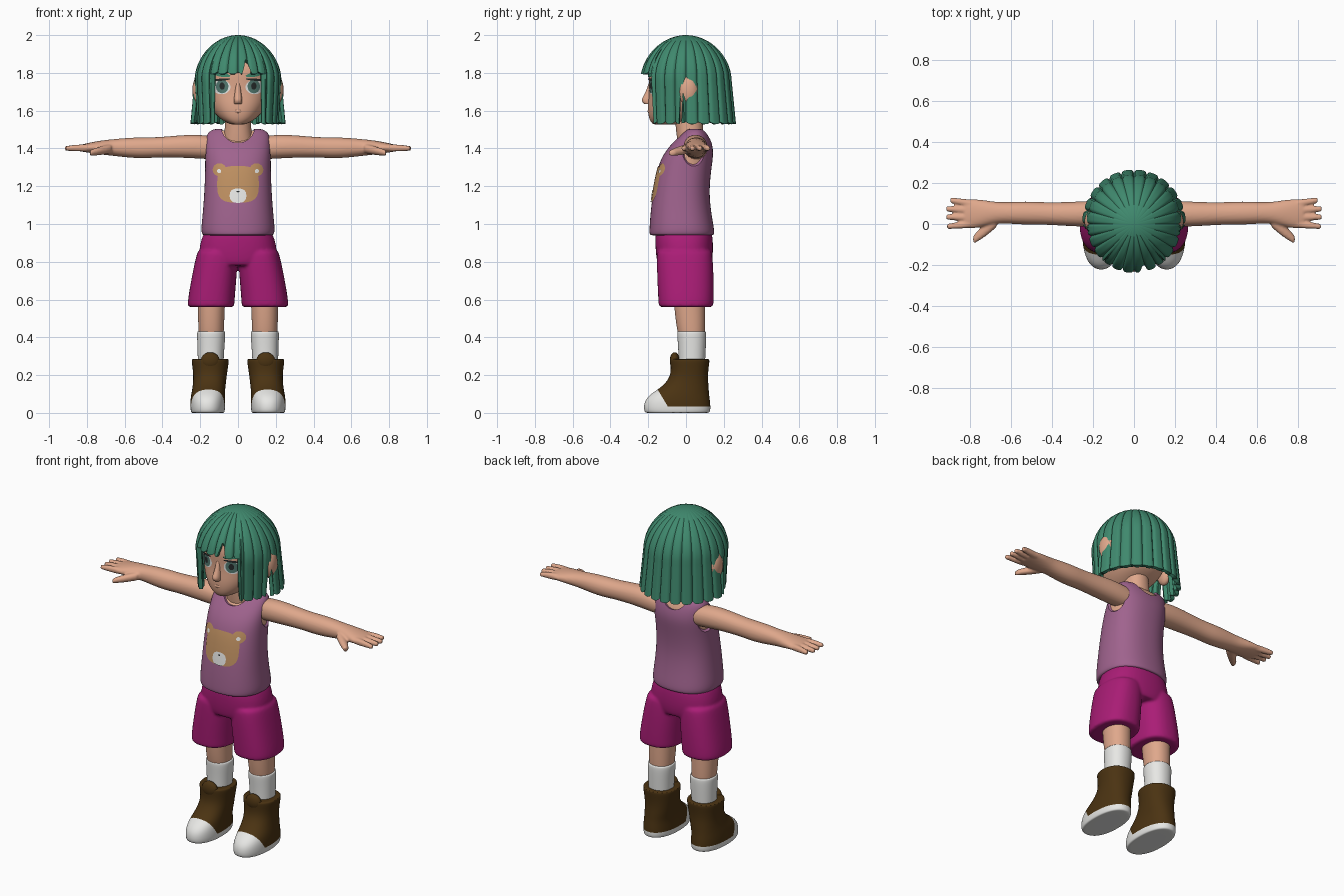
import bpy, bmesh
from math import sin, cos, pi, radians, degrees
from mathutils import Vector
from mathutils.bvhtree import BVHTree

old = bpy.data.objects.get("Cube")
if old:
    bpy.data.objects.remove(old, do_unlink=True)


def material(name, r, g, b):
    mat = bpy.data.materials.new(name)
    mat.use_nodes = True
    mat.diffuse_color = (r, g, b, 1)
    mat.node_tree.nodes["Principled BSDF"].inputs["Base Color"].default_value = (r, g, b, 1)
    return mat


skin = material("skin", .74, .39, .26)
hair_green = material("hair green", .05, .25, .155)
mauve = material("shirt mauve", .35, .125, .27)
magenta = material("shorts magenta", .4, .012, .18)
brown = material("boot brown", .07, .033, .006)
white = material("white", .8, .8, .78)
tan = material("bear tan", .52, .28, .12)
iris = material("iris grey green", .09, .2, .17)
dark = material("dark", .02, .025, .025)
made = []


def add_object(name, bm, *mats):
    bmesh.ops.recalc_face_normals(bm, faces=bm.faces)
    mesh = bpy.data.meshes.new(name)
    bm.to_mesh(mesh)
    bm.free()
    ob = bpy.data.objects.new(name, mesh)
    bpy.context.collection.objects.link(ob)
    for mat in mats:
        mesh.materials.append(mat)
    made.append(ob)
    return ob


def bake(ob):
    """Turn the modifier stack into plain mesh."""
    mats = list(ob.data.materials)
    depsgraph = bpy.context.evaluated_depsgraph_get()
    mesh = bpy.data.meshes.new_from_object(ob.evaluated_get(depsgraph))
    ob.modifiers.clear()
    ob.data = mesh
    if not mesh.materials:
        for mat in mats:
            mesh.materials.append(mat)


def curve_pt(angle, power):
    c, s = cos(angle), sin(angle)
    k = (abs(c) ** power + abs(s) ** power) ** (-1 / power)
    return c * k, s * k


def loft(name, parts, mat, axis="z", side=1, power=2.2, voxel=0, sides=24):
    """Each section is (position, centre a, centre b, radius a, radius b)."""
    bm = bmesh.new()
    for sections in parts:
        first, last = sections[0], sections[-1]
        tight = lambda s: (*s[:3], s[3] * .9, s[4] * .9)
        rings = []
        for t, a, b, ra, rb in [tight(first), *sections, tight(last)]:
            ring = []
            for i in range(sides):
                u, v = curve_pt(2 * pi * i / sides, power)
                u, v = a + ra * u, b + rb * v
                co = (side * u, v, t) if axis == "z" else (side * t, u, v)
                ring.append(bm.verts.new(co))
            rings.append(ring)
        for low, high in zip(rings, rings[1:]):
            for i in range(sides):
                j = (i + 1) % sides
                bm.faces.new((low[i], low[j], high[j], high[i]))
        bm.faces.new(rings[0])
        bm.faces.new(rings[-1])
    ob = add_object(name, bm, mat)
    ob.modifiers.new("round", "SUBSURF").levels = 2
    if voxel:
        blend = ob.modifiers.new("blend", "REMESH")
        blend.mode, blend.voxel_size = "VOXEL", voxel
        ob.modifiers.new("soften", "SMOOTH").iterations = 5
    bake(ob)
    return ob


def ellipsoid(name, centre, radii, mat):
    bm = bmesh.new()
    bmesh.ops.create_uvsphere(bm, u_segments=32, v_segments=20, radius=1)
    bmesh.ops.scale(bm, vec=radii, verts=bm.verts)
    bmesh.ops.translate(bm, vec=centre, verts=bm.verts)
    return add_object(name, bm, mat)


def decal(name, target, x, z, rx, rz, mat, lift, power=2, tilt=0):
    """A thin patch laid on the front of the target."""
    tree = BVHTree.FromObject(target, bpy.context.evaluated_depsgraph_get())
    bm = bmesh.new()

    def put(u, v):
        px, pz = x + u * cos(tilt) - v * sin(tilt), z + u * sin(tilt) + v * cos(tilt)
        hit = tree.ray_cast(Vector((px, -1, pz)), Vector((0, 1, 0)))[0]
        return bm.verts.new((px, (hit.y if hit else -.15) - lift, pz))

    n, steps = 40, 6
    centre, inner = put(0, 0), None
    for k in range(1, steps + 1):
        pts = [curve_pt(2 * pi * i / n, power) for i in range(n)]
        ring = [put(rx * u * k / steps, rz * v * k / steps) for u, v in pts]
        for i in range(n):
            j = (i + 1) % n
            bm.faces.new((inner[i], ring[i], ring[j], inner[j]) if inner else (centre, ring[i], ring[j]))
        inner = ring
    ob = add_object(name, bm, mat)
    if sum(p.normal.y for p in ob.data.polygons) > 0:
        ob.data.flip_normals()
    return ob


# Torso, with a shirt cut open at the neck and arms
trunk = [(.94, 0, -.022, .19, .172), (.97, 0, -.022, .196, .172), (1.05, 0, -.027, .187, .162),
         (1.17, 0, -.027, .178, .148), (1.3, 0, -.008, .173, .143), (1.38, 0, .016, .175, .132),
         (1.45, 0, .04, .172, .092), (1.485, 0, .047, .16, .065), (1.502, 0, .047, .13, .045)]
shirt = loft("shirt", [trunk], mauve, power=2.4, sides=32)
loft("torso", [[(t - .008, a, b, ra - .011, rb - .011) for t, a, b, ra, rb in trunk[3:]]], skin, power=2.4)
cutters = [ellipsoid("neck_cutter", (0, .03, 1.51), (.088, .2, .092), mauve)]
for s in (1, -1):
    cutters.append(ellipsoid("arm_cutter", (s * .2, .052, 1.385), (.07, .078, .09), mauve))
for cutter in cutters:
    cut = shirt.modifiers.new("opening", "BOOLEAN")
    cut.object, cut.operation, cut.solver = cutter, "DIFFERENCE", "EXACT"
bake(shirt)
for cutter in cutters:
    made.remove(cutter)
    bpy.data.objects.remove(cutter, do_unlink=True)

# Bear picture on the shirt
decal("bear_face", shirt, 0, 1.21, .11, .097, tan, .004, power=3.2)
for side, s in (("left", 1), ("right", -1)):
    decal(side + "_bear_ear", shirt, s * .098, 1.287, .036, .034, tan, .003)
    decal(side + "_bear_ear_spot", shirt, s * .1, 1.28, .011, .011, white, .007)
decal("bear_muzzle", shirt, 0, 1.15, .044, .038, white, .007, power=2.5)
decal("bear_nose", shirt, 0, 1.172, .008, .004, dark, .009)

# Shorts
waist = [(.78, 0, -.008, .18, .142), (.85, 0, -.008, .216, .154), (.96, 0, -.012, .182, .152)]
shorts_legs = [[(.56, s * .143, 0, .124, .145), (.6, s * .142, 0, .124, .147),
                (.72, s * .126, -.003, .119, .15), (.86, s * .108, -.008, .108, .148)] for s in (1, -1)]
loft("shorts", [waist, *shorts_legs], magenta, power=2.5, voxel=.008)

for side, s in (("left", 1), ("right", -1)):
    # Leg, sock and boot
    loft(side + "_leg", [[(.4, .142, .03, .066, .07), (.5, .142, .022, .07, .08),
                          (.66, .14, .015, .075, .085)]], skin, side=s)
    loft(side + "_sock", [[(.2, .145, .03, .066, .068), (.32, .144, .032, .07, .072),
                           (.4, .142, .031, .075, .077), (.432, .142, .03, .075, .077)]], white, side=s)
    boot = loft(side + "_boot", [[(0, .16, -.046, .089, .174), (.03, .16, -.047, .093, .178),
                                  (.07, .16, -.045, .092, .172), (.105, .158, -.03, .089, .152),
                                  (.14, .153, -.002, .087, .122), (.19, .148, .016, .088, .1),
                                  (.24, .147, .02, .094, .1), (.285, .147, .021, .101, .106)]],
                brown, side=s, power=2.3)
    boot.data.materials.append(white)
    bm = bmesh.new()
    bm.from_mesh(boot.data)
    toe_normal = Vector((0, 1, .6))
    for point, normal in (((0, 0, .035), (0, 0, 1)), ((0, -.1, .04), toe_normal)):
        bmesh.ops.bisect_plane(bm, geom=[*bm.verts, *bm.edges, *bm.faces], plane_co=point, plane_no=normal)
    for face in bm.faces:
        c = face.calc_center_median()
        toe = (c - Vector((0, -.1, .04))).dot(toe_normal) < 0
        face.material_index = int(c.z < .035 or toe and c.z < .13)
    bm.to_mesh(boot.data)
    bm.free()
    ellipsoid(side + "_boot_tongue", (s * .147, -.06, .275), (.05, .026, .046), brown)

    # Arm and hand
    arm = [(.1, .055, 1.4, .058, .06), (.2, .05, 1.41, .064, .064), (.3, .048, 1.411, .06, .06),
           (.42, .051, 1.406, .054, .053), (.5, .053, 1.403, .057, .056), (.58, .054, 1.404, .055, .053),
           (.66, .055, 1.405, .05, .044), (.72, .053, 1.405, .062, .038), (.78, .05, 1.404, .073, .028),
           (.83, .05, 1.402, .07, .019)]
    fingers = [[(.79, base, 1.403, .018, .02), (.85, (base + tip) / 2, 1.403, .017, .018),
                (length, tip, 1.4, .013, .013)]
               for base, tip, length in ((.1, .116, .897), (.066, .074, .917), (.032, .034, .917), (0, -.012, .912))]
    thumb = [(.67, .02, 1.4, .035, .025), (.73, -.03, 1.388, .036, .024), (.785, -.078, 1.375, .02, .015)]
    loft(side + "_arm", [arm, *fingers, thumb], skin, axis="x", side=s, voxel=.006)

# Neck and head
loft("neck", [[(1.4, 0, .03, .085, .07), (1.48, 0, .02, .07, .072), (1.62, 0, .01, .066, .075)]], skin)
head = loft("head", [[(1.528, 0, -.105, .04, .07), (1.548, 0, -.088, .085, .105), (1.59, 0, -.04, .13, .162),
                      (1.64, 0, -.02, .158, .182), (1.7, 0, -.008, .173, .186), (1.76, 0, -.005, .18, .192),
                      (1.83, 0, -.005, .182, .196), (1.9, 0, 0, .15, .155), (1.95, 0, 0, .08, .08)]],
            skin, power=2.3, sides=32)
loft("nose", [[(1.635, 0, -.2, .02, .022), (1.655, 0, -.205, .024, .036), (1.69, 0, -.192, .017, .024),
               (1.75, 0, -.18, .012, .016)]], skin)
ellipsoid("lips", (0, -.186, 1.597), (.028, .018, .013), skin)

# Eyes, brows and ears
for side, s in (("left", 1), ("right", -1)):
    decal(side + "_eye", head, s * .088, 1.725, .048, .038, white, .002)
    decal(side + "_iris", head, s * .084, 1.728, .033, .036, iris, .004)
    decal(side + "_pupil", head, s * .084, 1.73, .014, .019, dark, .006)
    decal(side + "_lash", head, s * .09, 1.764, .05, .006, dark, .007, tilt=s * -.08)
    decal(side + "_brow", head, s * .085, 1.79, .045, .011, hair_green, .007, tilt=s * .15)
    ellipsoid(side + "_ear", (s * .208, .012, 1.705), (.034, .052, .08), skin)


# Bobbed hair with a fringe, side locks and scalloped strands
def hair_bottom(theta, groove):
    a, turn = abs(theta), degrees(theta)
    if a < radians(41):
        notch = max(0, 1 - abs(turn - 12) / 6)
        return 1.795 + .012 * groove ** 2 + .085 * notch
    if radians(81) < a < radians(88):
        return 1.67
    return 1.53 + .012 * groove ** 2


bm = bmesh.new()
columns, rows = 192, 26
top = bm.verts.new((0, 0, 2))
grid = []
for i in range(columns):
    theta = 2 * pi * i / columns - pi
    groove = 1 - abs(sin(12 * theta))
    bottom = hair_bottom(theta, groove)
    flare = .022 if abs(theta) > radians(85) else -.012
    column = []
    for k in range(1, rows + 1):
        t = k / rows
        z = 2 - (2 - bottom) * t ** 1.8
        rise = (z - 1.77) / .23
        r = .23 * (1 - rise ** 1.75) ** .5 if rise > 0 else .23 - flare * rise
        r -= .013 * groove ** 3 * min(1, 1.6 * t)
        depth = 1.05
        column.append(bm.verts.new((r * sin(theta), -r * depth * cos(theta), z)))
    grid.append(column)
for i in range(columns):
    here, there = grid[i], grid[(i + 1) % columns]
    bm.faces.new((top, here[0], there[0]))
    for k in range(rows - 1):
        bm.faces.new((here[k], here[k + 1], there[k + 1], there[k]))
hair = add_object("hair", bm, hair_green)
if hair.data.polygons[0].normal.z < 0:
    hair.data.flip_normals()
shell = hair.modifiers.new("thickness", "SOLIDIFY")
shell.thickness, shell.offset = .022, -1
bake(hair)

# Smooth shading with crisp edges
bpy.ops.object.select_all(action="DESELECT")
for ob in made:
    ob.select_set(True)
bpy.context.view_layer.objects.active = hair
bpy.ops.object.shade_smooth_by_angle(angle=radians(45))
